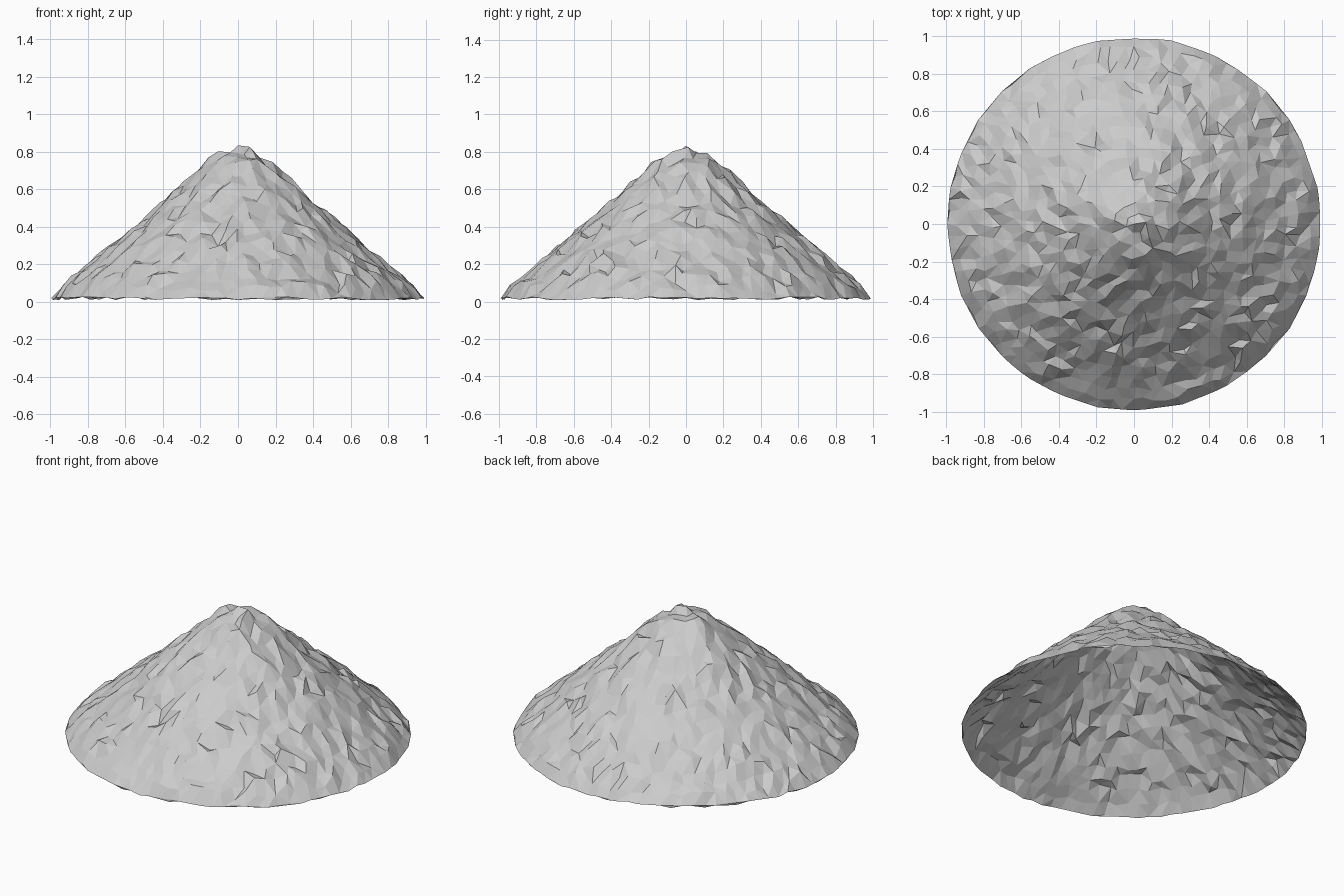
import bpy
import math
import random
from mathutils import Vector, noise
from mathutils.geometry import delaunay_2d_cdt

random.seed(7)
cube = bpy.data.objects.get("Cube")
if cube:
    bpy.data.objects.remove(cube, do_unlink=True)

# Slope of the heap as radius and height
PROFILE = [(0, .82), (.08, .80), (.2, .72), (.4, .535), (.6, .365), (.8, .195), (1.01, .015)]
RINGS = 17
RIM_SIDES = 32


def height(r):
    for (r0, z0), (r1, z1) in zip(PROFILE, PROFILE[1:]):
        if r <= r1:
            return z0 + (z1 - z0) * (r - r0) / (r1 - r0)
    return PROFILE[-1][1]


# Scatter points in evenly spaced, jittered rings
points = [Vector((0, 0))]
for ring in range(1, RINGS):
    radius = ring / RINGS
    count = 6 * ring
    turn = random.random()
    for i in range(count):
        a = math.tau * (i + turn + random.uniform(-.25, .25)) / count
        r = radius + random.uniform(-.016, .016)
        points.append(Vector((r * math.cos(a), r * math.sin(a))))

# Faceted rim, with two extra points along every side
for i in range(RIM_SIDES):
    a, b = (Vector((math.cos(t), math.sin(t)))
            for t in (math.tau * i / RIM_SIDES, math.tau * (i + 1) / RIM_SIDES))
    for k in range(3):
        points.append(a.lerp(b, k / 3) * random.uniform(.988, 1.0))

flat, _, faces, *_ = delaunay_2d_cdt(points, [], [], 0, 1e-5)

# Lift the points into a rough heap, open underneath
verts = []
for p in flat:
    r = p.length
    if r > .975:
        z = random.uniform(.008, .028)
    else:
        broad = noise.noise(Vector((p.x * 3, p.y * 3, 5))) * .012
        z = max(.02, height(r) + broad + random.uniform(-.022, .022))
    verts.append((p.x, p.y, z))
low = min(v[2] for v in verts)
verts = [(x, y, z - low + .008) for x, y, z in verts]

mesh = bpy.data.meshes.new("gravel_heap")
mesh.from_pydata(verts, [], faces)
mesh.update()

# Plain grey stone
grey = bpy.data.materials.new("stone_grey")
grey.use_nodes = True
colour = (.6, .6, .6, 1)
grey.diffuse_color = colour
grey.node_tree.nodes["Principled BSDF"].inputs["Base Color"].default_value = colour
mesh.materials.append(grey)

heap = bpy.data.objects.new("gravel_heap", mesh)
bpy.context.collection.objects.link(heap)
